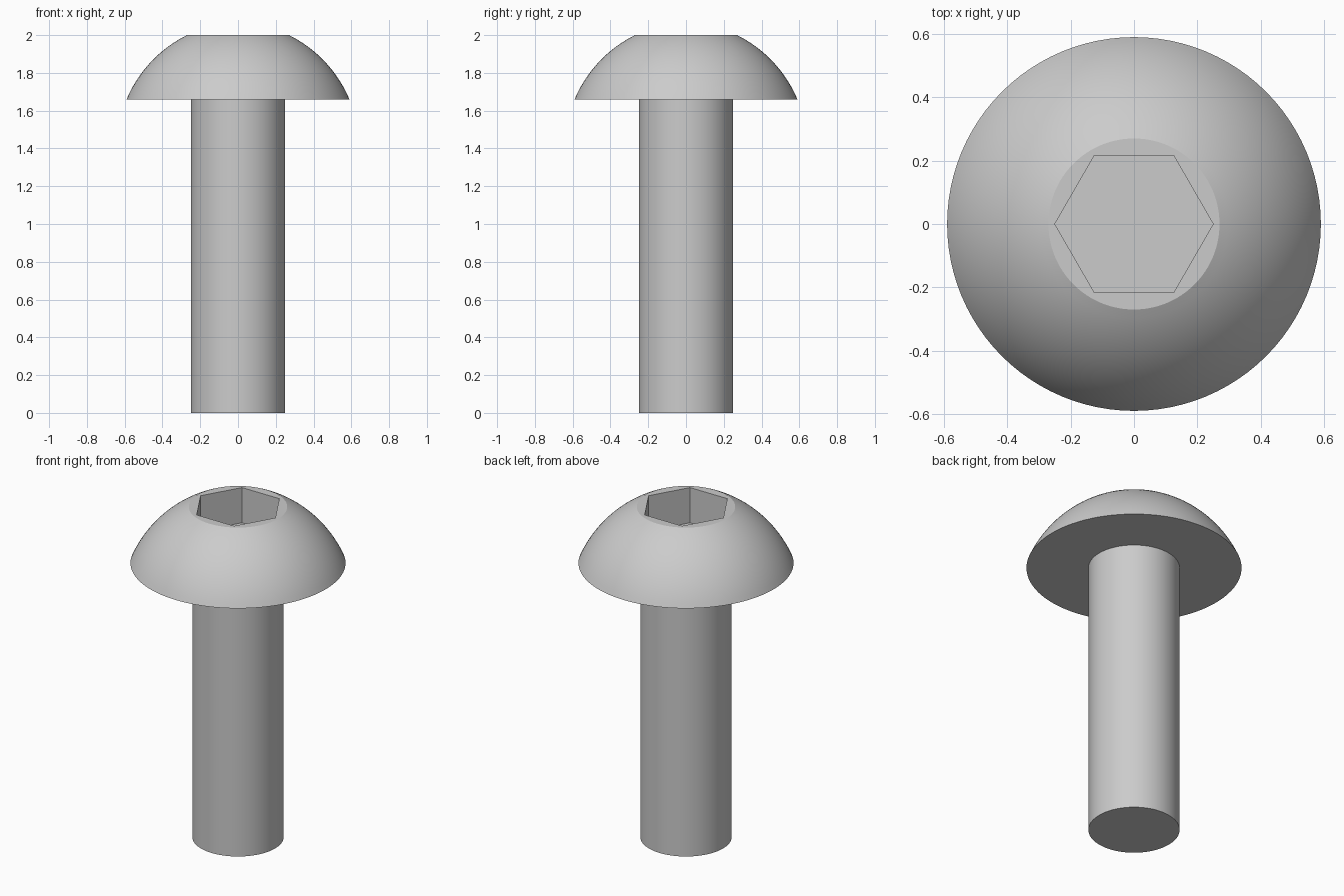
import bpy, bmesh, math
from mathutils import Vector

if "Cube" in bpy.data.objects:
    bpy.data.objects.remove(bpy.data.objects["Cube"])

SEGMENTS = 96
HEAD_BASE, HEAD_TOP = 1.66, 2.0
RIM_R, CROWN_R, SHANK_R = 0.59, 0.27, 0.25
SOCKET_R, SOCKET_DEPTH = 0.25, 0.213


def arc(p, q, sagitta, steps):
    """Points on a circular arc from p to q, bulging outward and up."""
    p, q = Vector(p), Vector(q)
    chord = q - p
    normal = Vector((chord.y, -chord.x)).normalized()
    radius = (chord.length ** 2 / 4 + sagitta ** 2) / (2 * sagitta)
    centre = (p + q) / 2 + normal * (sagitta - radius)
    half = math.asin(chord.length / 2 / radius)
    mid = math.atan2(normal.y, normal.x)
    return [(centre.x + radius * math.cos(mid + half * (2 * i / steps - 1)),
             centre.y + radius * math.sin(mid + half * (2 * i / steps - 1)))
            for i in range(steps + 1)]


# Shank and domed head: one revolved profile with flat end caps
profile = [(SHANK_R, 0), (SHANK_R, HEAD_BASE)]
profile += arc((RIM_R, HEAD_BASE), (CROWN_R, HEAD_TOP), 0.042, 16)
bm = bmesh.new()
verts = [bm.verts.new((r, 0, z)) for r, z in profile]
edges = [bm.edges.new(pair) for pair in zip(verts, verts[1:])]
bmesh.ops.spin(bm, geom=verts + edges, cent=(0, 0, 0), axis=(0, 0, 1),
               angle=2 * math.pi, steps=SEGMENTS)
bmesh.ops.remove_doubles(bm, verts=bm.verts, dist=1e-4)
bmesh.ops.holes_fill(bm, edges=[e for e in bm.edges if e.is_boundary], sides=0)
bmesh.ops.recalc_face_normals(bm, faces=bm.faces)
mesh = bpy.data.meshes.new("button_head_screw")
bm.to_mesh(mesh)
bm.free()
screw = bpy.data.objects.new("button_head_screw", mesh)
bpy.context.collection.objects.link(screw)

# Hexagonal socket, corners pointing along x
bpy.ops.mesh.primitive_cylinder_add(
    vertices=6, radius=SOCKET_R, depth=2 * SOCKET_DEPTH,
    location=(0, 0, HEAD_TOP), rotation=(0, 0, math.radians(30)))
cutter = bpy.context.object
cutter.name = "socket_cutter"
cutter.hide_render = True
cut = screw.modifiers.new("socket", 'BOOLEAN')
cut.operation = 'DIFFERENCE'
cut.solver = 'EXACT'
cut.object = cutter

bpy.ops.object.select_all(action='DESELECT')
screw.select_set(True)
bpy.context.view_layer.objects.active = screw
bpy.ops.object.modifier_apply(modifier=cut.name)
bpy.data.objects.remove(cutter)

# Smooth dome and shank, crisp rims and socket
bpy.ops.object.shade_smooth_by_angle(angle=math.radians(20))
